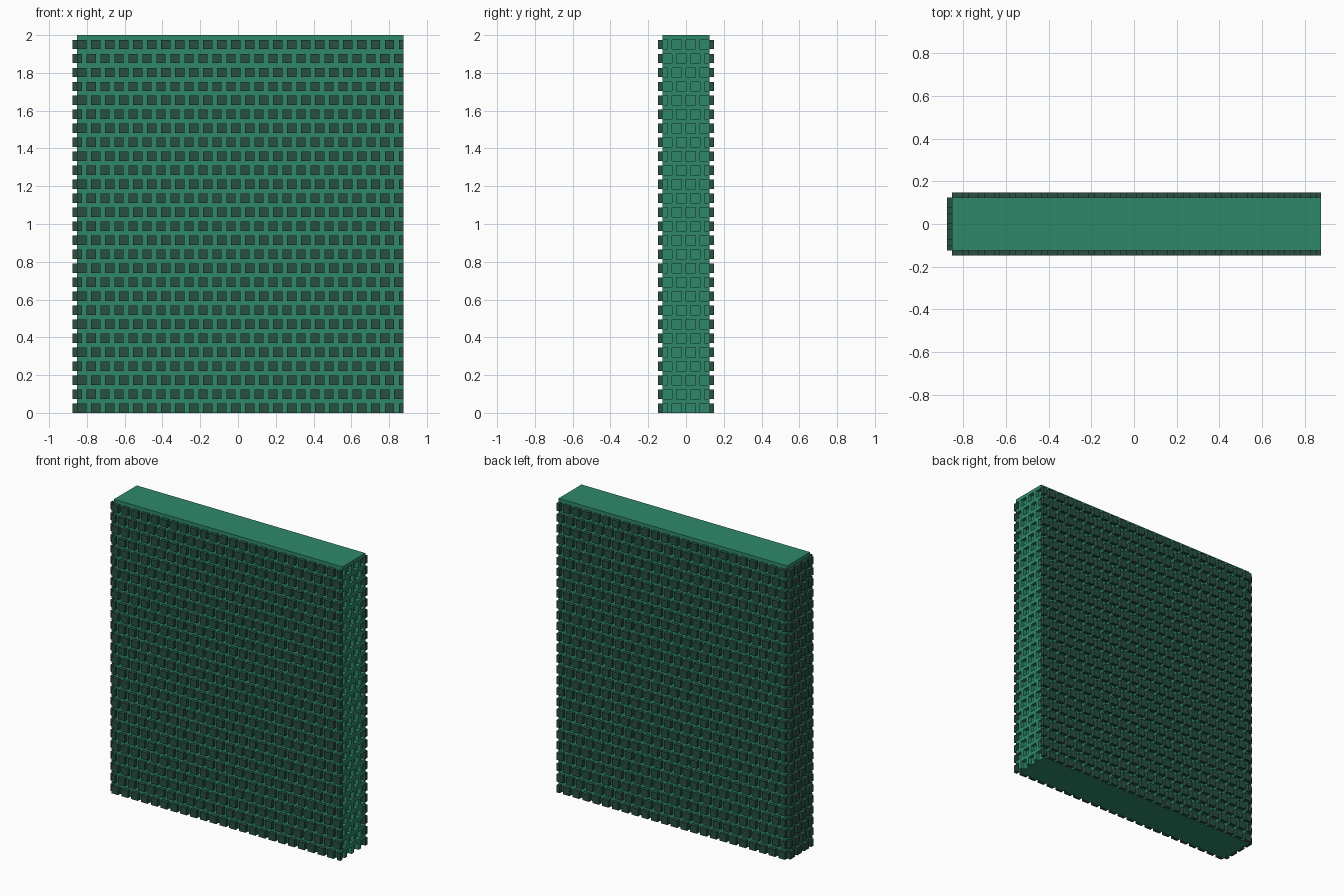
import bpy, bmesh
from mathutils import Matrix, Vector

if "Cube" in bpy.data.objects:
    bpy.data.objects.remove(bpy.data.objects["Cube"], do_unlink=True)

U = 2 / 81              # one grid unit
LEN, DEP, ROWS = 70, 10, 27
X0, X1 = -34.5, 35.5    # ends of the slab, in units
Y0, Y1 = -5, 5


def srgb(r, g, b):
    f = lambda c: c / 12.92 if c <= 0.04045 else ((c + 0.055) / 1.055) ** 2.4
    return tuple(f(c / 255) for c in (r, g, b)) + (1.0,)


def material(name, col):
    m = bpy.data.materials.new(name)
    m.use_nodes = True
    m.diffuse_color = col
    m.node_tree.nodes["Principled BSDF"].inputs["Base Color"].default_value = col
    return m


green = material("sea green", srgb(47, 137, 106))
dark = material("dark green", srgb(41, 80, 65))


def build(name, boxes, mat):
    """One mesh made of boxes given as (low corner, high corner) in units."""
    bm = bmesh.new()
    for lo, hi in boxes:
        lo, hi = Vector(lo) * U, Vector(hi) * U
        bmesh.ops.create_cube(bm, size=1, matrix=Matrix.Translation((lo + hi) / 2)
                              @ Matrix.Diagonal((*(hi - lo), 1)))
    me = bpy.data.meshes.new(name)
    bm.to_mesh(me)
    bm.free()
    me.materials.append(mat)
    ob = bpy.data.objects.new(name, me)
    bpy.context.collection.objects.link(ob)
    return ob


def spans(length, shifted):
    """Two-unit studs at a pitch of three, clipped to the wall length."""
    s = -1 if shifted else 0
    out = []
    while s < length:
        out.append((max(s, 0), min(s + 2, length)))
        s += 3
    return out


# Wall slab, stopping one unit short where the sockets are
build("wall_core", [((X0, Y0, 0), (X1 - 1, Y1, 81))], green)

front, back, side, frame = [], [], [], []
for i in range(ROWS):
    z, odd = 3 * i, i % 2 == 1
    # Studs on both broad faces
    for a, b in spans(LEN, odd):
        front.append(((X0 + a, Y0 - 1, z), (X0 + b, Y0, z + 2)))
        back.append(((X0 + a, Y1, z), (X0 + b, Y1 + 1, z + 2)))
    # Studs on one end, matching sockets in the other
    ends = spans(DEP, not odd)
    for a, b in ends:
        side.append(((X0 - 1, Y0 + a, z), (X0, Y0 + b, z + 2)))
    # Socket frame: a full bar above each row and posts between the sockets
    frame.append(((X1 - 1, Y0, z + 2), (X1, Y1, z + 3)))
    for (_, b), (c, _) in zip(ends, ends[1:]):
        frame.append(((X1 - 1, Y0 + b, z), (X1, Y0 + c, z + 2)))

build("front_studs", front, dark)
build("back_studs", back, dark)
build("end_studs", side, dark)
build("socket_frame", frame, green)
